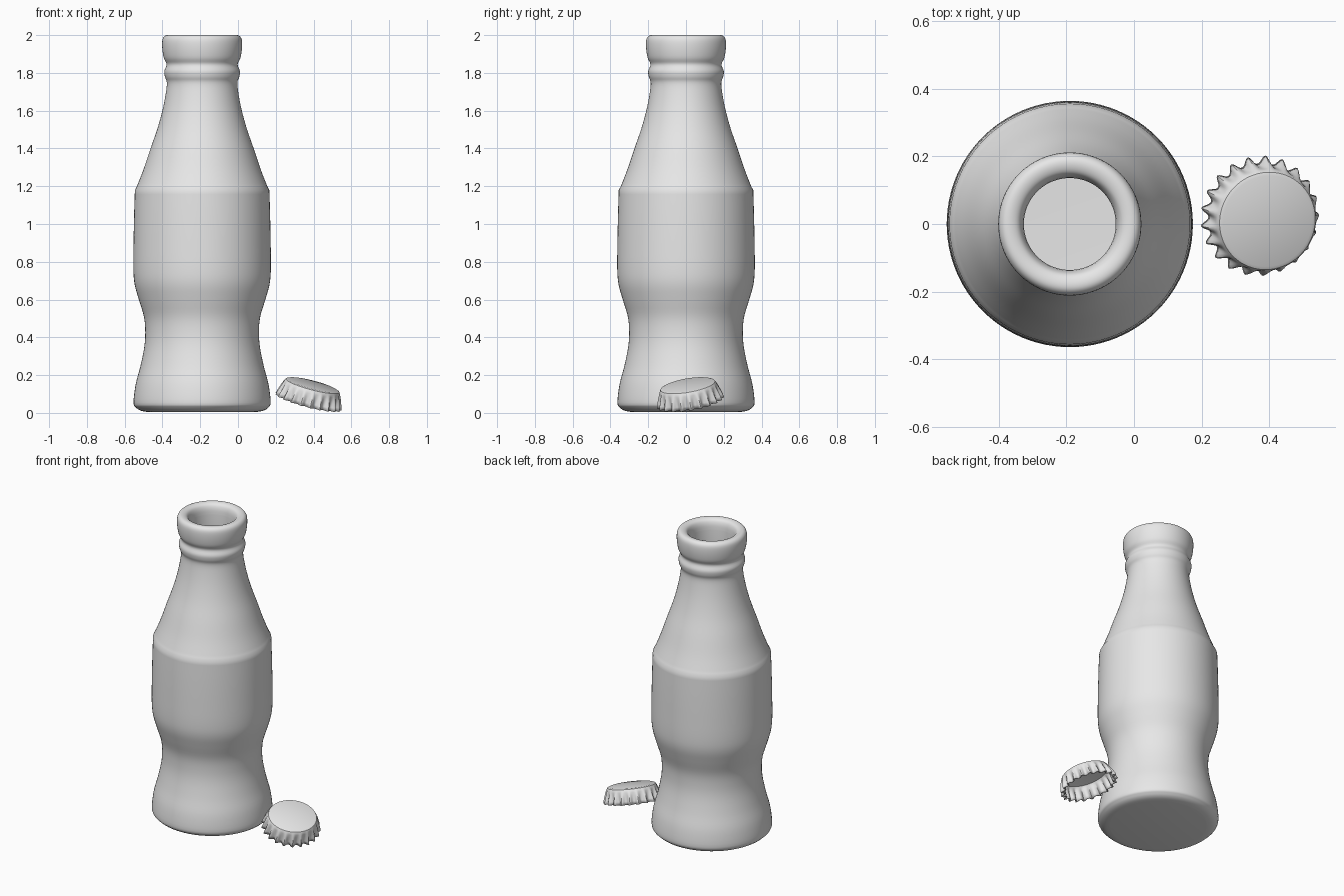
import bpy, bmesh, math
from mathutils import Vector

if "Cube" in bpy.data.objects:
    bpy.data.objects.remove(bpy.data.objects["Cube"])

grey = bpy.data.materials.new("light grey")
grey.diffuse_color = (0.8, 0.8, 0.8, 1)
grey.use_nodes = True
grey.node_tree.nodes["Principled BSDF"].inputs["Base Color"].default_value = grey.diffuse_color


def smooth_path(pts, steps=4):
    """Catmull-Rom curve through (radius, height) points."""
    p = [Vector(q) for q in pts]
    p = [p[0]] + p + [p[-1]]
    out = []
    for a, b, c, d in zip(p, p[1:], p[2:], p[3:]):
        for i in range(steps):
            t = i / steps
            out.append(0.5 * (2 * b + (c - a) * t + (2 * a - 5 * b + 4 * c - d) * t * t
                              + (3 * b - a - 3 * c + d) * t ** 3))
    return out + [p[-1]]


def revolve(name, path, segments, radius=lambda r, i, a: r, cap_start=False, cap_end=False):
    """Rings of vertices around z, joined by quads; radius() may ripple each ring."""
    bm = bmesh.new()
    rings = []
    for i, (r, z) in enumerate(path):
        ring = []
        for k in range(segments):
            a = 2 * math.pi * k / segments
            rr = radius(r, i, a)
            ring.append(bm.verts.new((rr * math.cos(a), rr * math.sin(a), z)))
        rings.append(ring)
    for lo, hi in zip(rings, rings[1:]):
        for k in range(segments):
            n = (k + 1) % segments
            bm.faces.new((lo[k], lo[n], hi[n], hi[k]))
    if cap_start:
        bm.faces.new(rings[0][::-1])
    if cap_end:
        bm.faces.new(rings[-1])
    bmesh.ops.recalc_face_normals(bm, faces=bm.faces)
    mesh = bpy.data.meshes.new(name)
    bm.to_mesh(mesh)
    bm.free()
    mesh.materials.append(grey)
    obj = bpy.data.objects.new(name, mesh)
    bpy.context.collection.objects.link(obj)
    bpy.ops.object.select_all(action='DESELECT')
    obj.select_set(True)
    bpy.context.view_layer.objects.active = obj
    bpy.ops.object.shade_smooth_by_angle(angle=math.radians(35))
    return obj


# Bottle: lower body up to the label edge, shoulder and neck, lip, then the hollow inside
body = [(0.29, 0.005), (0.325, 0.012), (0.35, 0.028), (0.363, 0.055), (0.352, 0.15),
        (0.326, 0.25), (0.306, 0.35), (0.301, 0.43), (0.308, 0.51), (0.335, 0.6),
        (0.357, 0.68), (0.364, 0.76), (0.363, 0.9), (0.36, 1.05), (0.356, 1.18)]
neck = [(0.345, 1.2), (0.31, 1.29), (0.273, 1.4), (0.235, 1.51), (0.208, 1.61),
        (0.191, 1.7), (0.187, 1.75), (0.197, 1.78), (0.2, 1.81), (0.188, 1.845),
        (0.203, 1.88), (0.211, 1.93), (0.21, 1.975), (0.197, 1.996), (0.175, 2.0),
        (0.152, 1.99), (0.14, 1.965), (0.136, 1.93)]
inside = [(0.137, 1.7), (0.16, 1.6), (0.222, 1.4), (0.3, 1.18), (0.312, 0.76),
          (0.255, 0.43), (0.31, 0.1), (0.28, 0.06)]
bottle = revolve("bottle", smooth_path(body) + smooth_path(neck) + smooth_path(inside), 96,
                 cap_start=True, cap_end=True)
bottle.location = (-0.19, 0, 0)

# Bottle cap: flat top, rounded shoulder and a flared skirt with 21 crimped teeth
TEETH = 21
cap_path = [(0.136, 0.096), (0.146, 0.092), (0.151, 0.084), (0.153, 0.072),
            (0.154, 0.055), (0.155, 0.038), (0.156, 0.02), (0.157, 0.0)]
ripple = [0, 0, 0, 0.004, 0.010, 0.015, 0.020, 0.024]


def crimp(r, i, a):
    return r + ripple[i] * (0.5 + 0.5 * math.cos(TEETH * a)) ** 1.4


cap = revolve("bottle_cap", cap_path, TEETH * 10, crimp, cap_start=True)
shell = cap.modifiers.new("thickness", 'SOLIDIFY')
shell.thickness = 0.007
shell.offset = -1
cap.rotation_mode = 'QUATERNION'
cap.rotation_quaternion = Vector((0, 0, 1)).rotation_difference(Vector((0.26, -0.17, 1)))
cap.location = (0.372, 0.024, 0.057)
